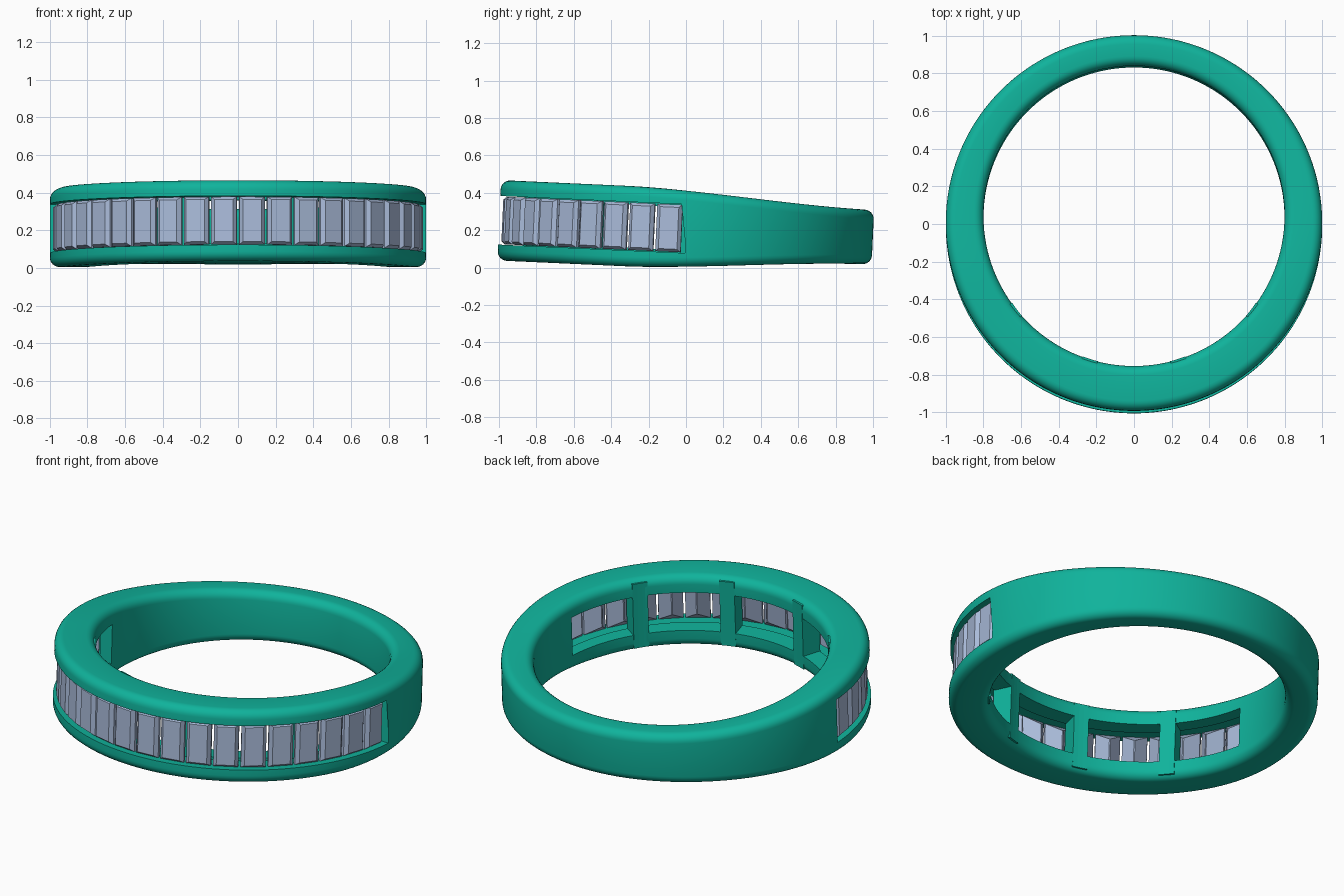
import bpy, bmesh, math
from math import sin, cos, pi, radians, sqrt
from mathutils import Matrix

if "Cube" in bpy.data.objects:
    bpy.data.objects.remove(bpy.data.objects["Cube"])

# Whole ring is tilted slightly about x
TILT = Matrix.Translation((0, 0, 0.208)) @ Matrix.Rotation(radians(-2.6), 4, 'X')
PITCH = radians(8.9)
INNER_R, INNER_Y = 0.80, 0.037


def material(name, col):
    m = bpy.data.materials.new(name)
    m.diffuse_color = (*col, 1)
    m.use_nodes = True
    m.node_tree.nodes["Principled BSDF"].inputs["Base Color"].default_value = m.diffuse_color
    return m


METAL = material("band_teal", (0.005, 0.45, 0.33))
GEM = material("stone_blue", (0.40, 0.50, 0.70))


def polar(r, a, z):
    """Angle a is measured from the front (-y) toward +x."""
    return (r * sin(a), -r * cos(a), z)


def loft(name, rings, closed=False, mat=METAL):
    """Skin a list of equal-length point loops."""
    bm = bmesh.new()
    loops = [[bm.verts.new(p) for p in ring] for ring in rings]
    n, k = len(loops), len(loops[0])
    for i in range(n if closed else n - 1):
        a, b = loops[i], loops[(i + 1) % n]
        for j in range(k):
            bm.faces.new((a[j], a[(j + 1) % k], b[(j + 1) % k], b[j]))
    if not closed:
        bm.faces.new(loops[0])
        bm.faces.new(loops[-1])
    bmesh.ops.recalc_face_normals(bm, faces=bm.faces)
    me = bpy.data.meshes.new(name)
    bm.to_mesh(me)
    bm.free()
    me.transform(TILT)
    me.materials.append(mat)
    ob = bpy.data.objects.new(name, me)
    bpy.context.collection.objects.link(ob)
    return ob


def sector(name, r0, r1, a0, a1, h, n):
    """Curved block between two radii and two angles."""
    rings = []
    for i in range(n + 1):
        a = a0 + (a1 - a0) * i / n
        rings.append([polar(r0, a, -h), polar(r1, a, -h), polar(r1, a, h), polar(r0, a, h)])
    return loft(name, rings)


def inner_radius(a):
    d = -INNER_Y * cos(a)
    return d + sqrt(INNER_R ** 2 - INNER_Y ** 2 + d * d)


def half_height(a):
    t = min(1, max(0, (-cos(a) + 0.4) / 1.5))
    return 0.215 - 0.07 * t * t * (3 - 2 * t)


def band_section(a):
    """Rounded rectangle cross-section of the band."""
    r0, r1, h = inner_radius(a), 1.0, half_height(a)
    pts = []
    for sx, sz, start, cr in ((1, 1, 0, .05), (-1, 1, 90, .05), (-1, -1, 180, .05), (1, -1, 270, .05)):
        cx = r1 - cr if sx > 0 else r0 + cr
        for i in range(7):
            t = radians(start + 15 * i)
            pts.append(polar(cx + cr * cos(t), a, sz * (h - cr) + cr * sin(t)))
    return pts


# Band with tapered height and offset bore
band = loft("band", [band_section(2 * pi * i / 192) for i in range(192)], closed=True)

# Stone channel on the front half and five windows behind it
cutters = [sector("channel_cutter", 0.87, 1.1, -pi / 2, pi / 2, 0.13, 64)]
for k in range(-2, 3):
    c, half = k * 4 * PITCH, 2 * PITCH - radians(3.2)
    cutters.append(sector("window_cutter", 0.6, 0.9, c - half, c + half, 0.115, 12))

bpy.context.view_layer.objects.active = band
for c in cutters:
    c.hide_render = True
    mod = band.modifiers.new("cut", 'BOOLEAN')
    mod.operation, mod.solver, mod.object = 'DIFFERENCE', 'EXACT', c
    bpy.ops.object.modifier_apply(modifier=mod.name)
    bpy.data.objects.remove(c)
bpy.ops.object.select_all(action='DESELECT')
band.select_set(True)
bpy.ops.object.shade_smooth_by_angle(angle=radians(30))

# Upright bars between the windows
for k in (-1.5, -0.5, 0.5, 1.5):
    a = k * 4 * PITCH
    sector("window_bar", inner_radius(a) - 0.001, 0.875, a - radians(3.2), a + radians(3.2), 0.195, 3)


# Baguette stones: table, girdle, pavilion narrowing to a keel
def stone(a):
    rings = []
    for r, w, h in ((0.982, 0.050, 0.112), (0.962, 0.068, 0.127), (0.945, 0.068, 0.127), (0.865, 0.003, 0.065)):
        rings.append([(r * sin(a) + x * cos(a), -r * cos(a) + x * sin(a), z)
                      for x, z in ((-w, -h), (w, -h), (w, h), (-w, h))])
    loft("baguette_stone", rings, mat=GEM)


for i in range(20):
    stone((i - 9.5) * PITCH)
